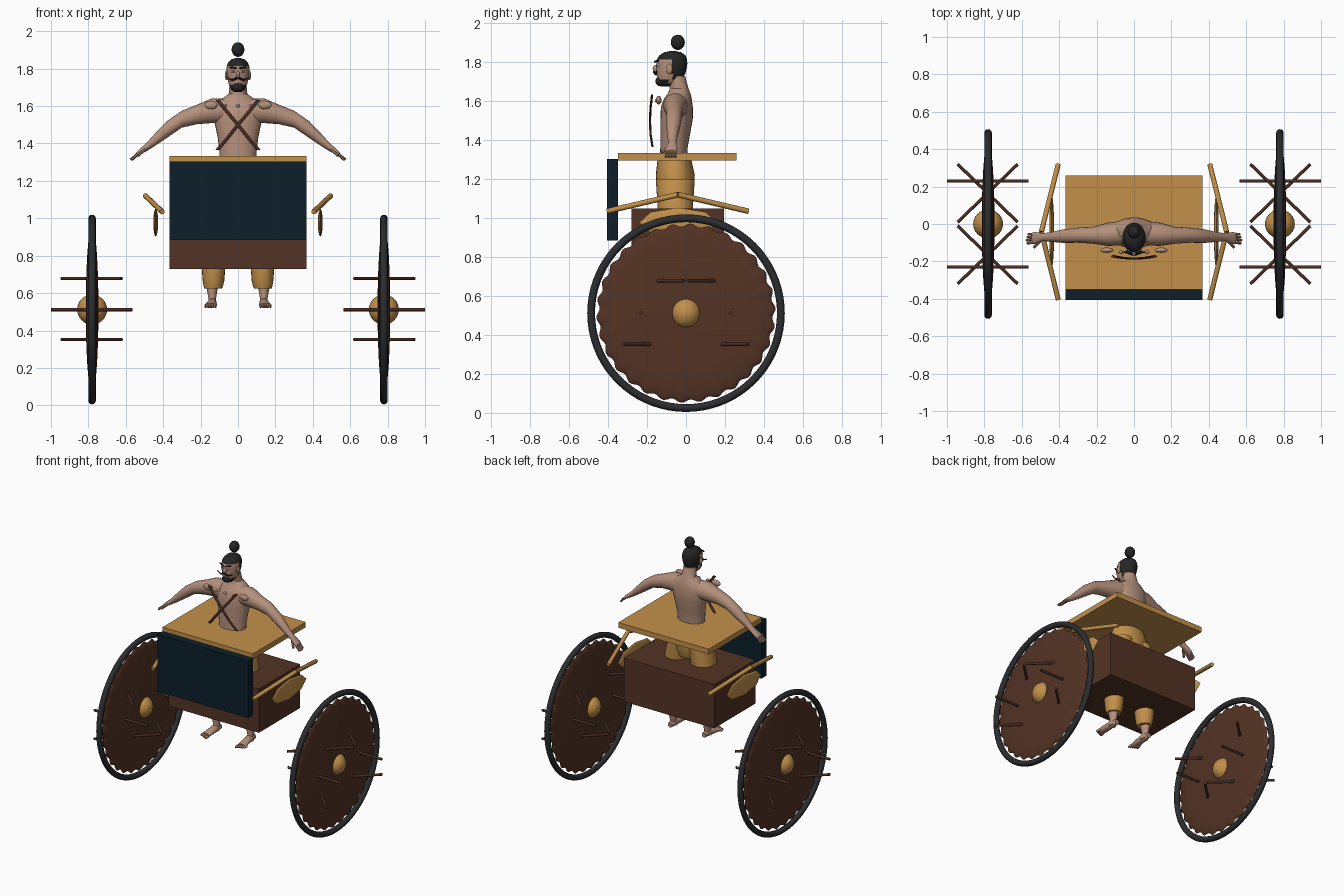
import bpy, bmesh, math
from mathutils import Vector

cube = bpy.data.objects.get("Cube")
if cube:
    bpy.data.objects.remove(cube, do_unlink=True)


def material(name, rgb):
    m = bpy.data.materials.new(name)
    m.use_nodes = True
    m.diffuse_color = (*rgb, 1)
    m.node_tree.nodes["Principled BSDF"].inputs["Base Color"].default_value = (*rgb, 1)
    return m


GOLD = material("golden wood", (0.54, 0.28, 0.07))
BROWN = material("brown wood", (0.088, 0.033, 0.018))
STICK = material("dark stick", (0.07, 0.028, 0.018))
NAVY = material("navy panel", (0.004, 0.014, 0.023))
TIRE = material("black rubber", (0.025, 0.026, 0.029))
HAIR = material("black hair", (0.018, 0.018, 0.018))
SKIN = material("skin", (0.46, 0.28, 0.2))
WHITE = material("eye white", (0.7, 0.7, 0.7))


def finish(name, bm, mat, smooth=True):
    bmesh.ops.recalc_face_normals(bm, faces=bm.faces)
    mesh = bpy.data.meshes.new(name)
    bm.to_mesh(mesh)
    bm.free()
    mesh.materials.append(mat)
    ob = bpy.data.objects.new(name, mesh)
    bpy.context.collection.objects.link(ob)
    if smooth:
        bpy.ops.object.select_all(action='DESELECT')
        bpy.context.view_layer.objects.active = ob
        ob.select_set(True)
        bpy.ops.object.shade_smooth_by_angle(angle=math.radians(40))
    return ob


def box(name, mat, low, high):
    bm = bmesh.new()
    bmesh.ops.create_cube(bm, size=1)
    low, high = Vector(low), Vector(high)
    for v in bm.verts:
        v.co = (low + high) / 2 + v.co * (high - low)
    return finish(name, bm, mat, False)


def ball(name, mat, center, radii, segments=24, rings=16, smooth=True):
    bm = bmesh.new()
    bmesh.ops.create_uvsphere(bm, u_segments=segments, v_segments=rings, radius=1)
    for v in bm.verts:
        v.co = Vector(center) + v.co * Vector(radii)
    return finish(name, bm, mat, smooth)


def bar(name, mat, start, end, radius, sides=10):
    start, end = Vector(start), Vector(end)
    bm = bmesh.new()
    bmesh.ops.create_cone(bm, cap_ends=True, segments=sides, radius1=radius,
                          radius2=radius, depth=(end - start).length)
    turn = (end - start).to_track_quat('Z', 'Y')
    for v in bm.verts:
        v.co = turn @ v.co + (start + end) / 2
    return finish(name, bm, mat)


def loft(name, mat, axis, rings, sides=20, wave=None, closed=False):
    """Skin elliptical rings (center, radius a, radius b) set across an axis."""
    bm = bmesh.new()
    loops = []
    for center, a, b in rings:
        loop = []
        for i in range(sides):
            t = math.tau * i / sides
            k = wave(a, t) if wave else 1
            p, q = a * k * math.cos(t), b * k * math.sin(t)
            offset = {'x': (0, p, q), 'y': (p, 0, q), 'z': (p, q, 0)}[axis]
            loop.append(bm.verts.new(Vector(center) + Vector(offset)))
        loops.append(loop)
    pairs = list(zip(loops, loops[1:] + loops[:1])) if closed else list(zip(loops, loops[1:]))
    for l1, l2 in pairs:
        for i in range(sides):
            j = (i + 1) % sides
            bm.faces.new((l1[i], l1[j], l2[j], l2[i]))
    if not closed:
        bm.faces.new(loops[0])
        bm.faces.new(loops[-1])
    return finish(name, bm, mat)


# Cart body
box("seat_box", BROWN, (-0.365, -0.28, 0.73), (0.365, 0.195, 1.05))
box("table_board", GOLD, (-0.365, -0.35, 1.295), (0.365, 0.26, 1.333))
box("front_panel", NAVY, (-0.365, -0.405, 0.885), (0.365, -0.35, 1.303))


def ripple(r, t):
    return 1 + 0.018 * math.sin(30 * t) * max(0, r - 0.33) / 0.12


for s, side in ((1, "left"), (-1, "right")):
    # Wheel: tire ring, rippled lens disc and hub
    cx, cz = s * 0.78, 0.512
    tube = [(0.487 + 0.02 * math.cos(math.tau * i / 12),
             0.02 * math.sin(math.tau * i / 12)) for i in range(12)]
    loft(side + "_tire", TIRE, 'x', [((cx + h, 0, cz), r, r) for r, h in tube], 72, closed=True)
    lens = [math.pi * (i + 0.1) / 18.2 for i in range(19)]
    loft(side + "_wheel_disc", BROWN, 'x',
         [((cx - 0.034 * math.cos(t), 0, cz), 0.452 * math.sin(t), 0.452 * math.sin(t))
          for t in lens], 240, wave=ripple)
    ball(side + "_hub", GOLD, (cx, 0, cz), (0.08, 0.077, 0.08))
    # Sticks through the wheel
    for f in (1, -1):
        bar(side + "_axle_stick", STICK, (s * 0.565, f * 0.23, cz), (s, f * 0.23, cz), 0.009)
        for z, y_in, y_out in ((0.678, 0.32, 0.01), (0.352, 0.01, 0.32)):
            bar(side + "_cross_stick", STICK, (s * 0.622, f * y_in, z),
                (s * 0.943, f * y_out, z), 0.009)
        # Bent rail, one half per pass
        bar(side + "_rail", GOLD, (s * 0.495, -0.042, 1.12),
            (s * 0.405, -0.042 + f * 0.362, 1.035), 0.014)
    plate = ball(side + "_side_plate", GOLD, (0, 0, 0), (0.2, 0.076, 0.013), 8, 6, False)
    plate.rotation_euler = (math.pi / 2, 0, math.pi / 2)
    plate.location = (s * 0.44, -0.04, 0.977)

    # Arm and hand
    loft(side + "_arm", SKIN, 'x', [((s * x, y, z), a, b) for x, y, z, a, b in (
        (0.07, -0.05, 1.575, 0.065, 0.065), (0.14, -0.055, 1.575, 0.062, 0.066),
        (0.22, -0.06, 1.555, 0.045, 0.052), (0.30, -0.06, 1.53, 0.04, 0.045),
        (0.38, -0.065, 1.475, 0.036, 0.045), (0.45, -0.07, 1.415, 0.025, 0.032),
        (0.49, -0.07, 1.38, 0.021, 0.022), (0.53, -0.075, 1.352, 0.032, 0.015),
        (0.545, -0.075, 1.34, 0.028, 0.01))])
    for i in range(4):
        y = -0.098 + i * 0.015
        bar(side + "_finger", SKIN, (s * 0.53, y, 1.35),
            (s * (0.575 - 0.005 * abs(i - 1)), y * 1.05, 1.313), 0.007, 8)
    bar(side + "_thumb", SKIN, (s * 0.495, -0.085, 1.37), (s * 0.535, -0.125, 1.335), 0.008, 8)

    # Trouser leg, ankle and foot
    loft(side + "_trouser_leg", GOLD, 'z', [((s * x, y, z), a, b) for x, y, z, a, b in (
        (0.133, -0.05, 0.625, 0.048, 0.05), (0.131, -0.05, 0.66, 0.057, 0.062),
        (0.131, -0.05, 0.73, 0.063, 0.07), (0.128, -0.05, 0.85, 0.068, 0.075),
        (0.105, -0.055, 1.05, 0.085, 0.09), (0.075, -0.055, 1.2, 0.08, 0.1))])
    loft(side + "_ankle", SKIN, 'z', [((s * 0.138, y, z), a, b) for y, z, a, b in (
        (-0.06, 0.53, 0.024, 0.03), (-0.05, 0.57, 0.02, 0.026), (-0.05, 0.65, 0.034, 0.04))])
    loft(side + "_foot", SKIN, 'y', [((s * x, y, z), a, b) for x, y, z, a, b in (
        (0.137, -0.01, 0.542, 0.016, 0.018), (0.138, -0.06, 0.548, 0.024, 0.027),
        (0.142, -0.12, 0.54, 0.029, 0.02), (0.147, -0.165, 0.533, 0.033, 0.013))])
    for i in range(5):
        ball(side + "_toe", SKIN, (s * (0.121 + i * 0.013), -0.185 + i * 0.006, 0.531),
             (0.008, 0.022, 0.01), 10, 8)

    # Chest ornaments: shoulder pad, beads and crossed band
    ball(side + "_chest_pad", SKIN, (s * 0.145, -0.14, 1.605), (0.035, 0.014, 0.022))
    ball(side + "_bead", SKIN, (s * 0.07, -0.15, 1.602), (0.012, 0.01, 0.01), 12, 8)
    loft(side + "_chest_band", STICK, 'z', [((s * x, y, z), 0.012, 0.006) for x, y, z in (
        (-0.11, -0.172, 1.365), (-0.055, -0.182, 1.43), (0, -0.185, 1.5),
        (0.055, -0.182, 1.565), (0.11, -0.174, 1.633))], 10)

    # Face pieces: ear, eye, brow and whisker
    ball(side + "_ear", SKIN, (s * 0.061, -0.085, 1.765), (0.009, 0.016, 0.026), 12, 8)
    ball(side + "_eye", WHITE, (s * 0.025, -0.143, 1.785), (0.011, 0.008, 0.007), 12, 8)
    ball(side + "_pupil", HAIR, (s * 0.025, -0.149, 1.785), (0.005, 0.004, 0.005), 10, 8)
    bar(side + "_brow", HAIR, (s * 0.01, -0.16, 1.803), (s * 0.044, -0.142, 1.808), 0.005, 8)
    bar(side + "_whisker", HAIR, (s * 0.004, -0.165, 1.75), (s * 0.032, -0.155, 1.738), 0.006, 8)
    bar(side + "_whisker_tip", HAIR, (s * 0.032, -0.155, 1.738), (s * 0.06, -0.15, 1.752), 0.004, 8)

ball("center_bead", SKIN, (0, -0.15, 1.602), (0.012, 0.01, 0.01), 12, 8)

# Hips and torso
loft("hips", GOLD, 'z', [((0, y, z), a, b) for y, z, a, b in (
    (-0.055, 1.08, 0.09, 0.075), (-0.055, 1.14, 0.145, 0.095), (-0.055, 1.22, 0.145, 0.1),
    (-0.06, 1.31, 0.11, 0.085))], 28)
loft("torso", SKIN, 'z', [((0, y, z), a, b) for y, z, a, b in (
    (-0.065, 1.27, 0.098, 0.072), (-0.062, 1.36, 0.1, 0.07), (-0.055, 1.43, 0.108, 0.076),
    (-0.048, 1.51, 0.125, 0.083), (-0.047, 1.57, 0.135, 0.082), (-0.042, 1.61, 0.125, 0.072),
    (-0.035, 1.64, 0.085, 0.058), (-0.035, 1.665, 0.05, 0.048), (-0.05, 1.73, 0.044, 0.045))], 28)

# Head, with hair and beard chosen by height and depth
head = loft("head", SKIN, 'z', [((0, y, z), a, b) for y, z, a, b in (
    (-0.1, 1.675, 0.02, 0.03), (-0.095, 1.69, 0.037, 0.048), (-0.085, 1.712, 0.048, 0.062),
    (-0.078, 1.74, 0.055, 0.074), (-0.074, 1.77, 0.06, 0.078), (-0.072, 1.792, 0.061, 0.079),
    (-0.072, 1.815, 0.06, 0.077), (-0.07, 1.835, 0.051, 0.067), (-0.068, 1.85, 0.035, 0.046),
    (-0.068, 1.857, 0.012, 0.016))], 32)
head.data.materials.append(HAIR)
for p in head.data.polygons:
    c = p.center
    crown = c.z > 1.815 or (c.z > 1.715 and c.y > -0.07)
    beard = c.z < 1.725 and c.y < -0.085
    p.material_index = 1 if crown or beard else 0
ball("topknot", HAIR, (0, -0.042, 1.902), (0.034, 0.036, 0.039))
ball("goatee", HAIR, (0, -0.137, 1.702), (0.03, 0.02, 0.024), 16, 10)
ball("nose", SKIN, (0, -0.154, 1.767), (0.012, 0.017, 0.02), 12, 8)
